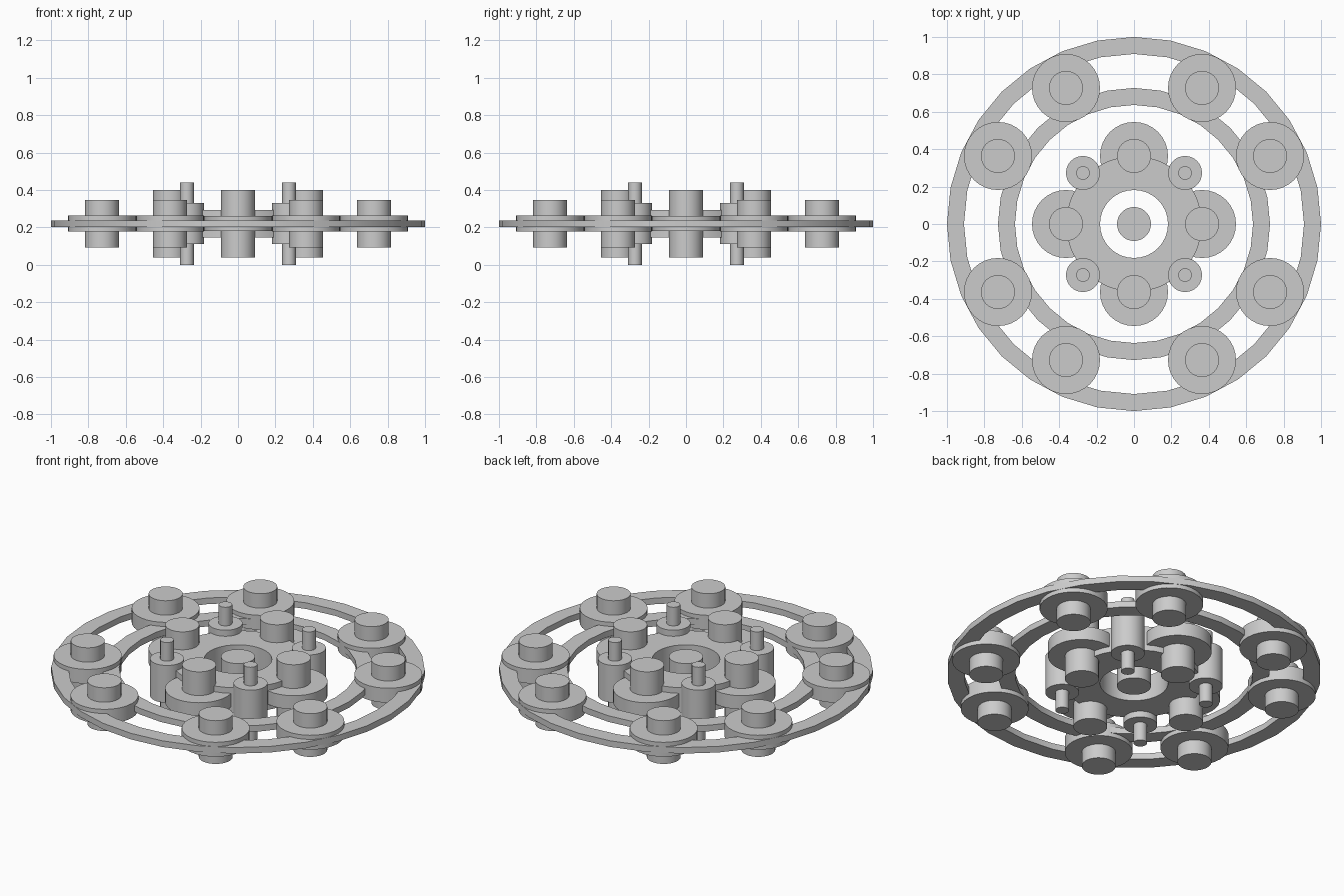
import bpy, bmesh
from math import cos, sin, pi

if "Cube" in bpy.data.objects:
    bpy.data.objects.remove(bpy.data.objects["Cube"])

MID = 0.22          # height of the symmetry plane
U = 1 / 11          # radial module


def finish(bm, name):
    bmesh.ops.recalc_face_normals(bm, faces=bm.faces)
    mesh = bpy.data.meshes.new(name)
    bm.to_mesh(mesh)
    bm.free()
    ob = bpy.data.objects.new(name, mesh)
    bpy.context.collection.objects.link(ob)
    bpy.ops.object.select_all(action='DESELECT')
    ob.select_set(True)
    bpy.context.view_layer.objects.active = ob
    bpy.ops.object.shade_smooth_by_angle(angle=pi / 6)
    return ob


def disc(name, x, y, r, height, sides=32):
    bm = bmesh.new()
    bmesh.ops.create_cone(bm, cap_ends=True, segments=sides,
                          radius1=r, radius2=r, depth=height)
    bmesh.ops.translate(bm, verts=bm.verts, vec=(x, y, MID))
    return finish(bm, name)


def ring(name, r_in, r_out, height, sides=32):
    bm = bmesh.new()
    h = height / 2
    loops = [[bm.verts.new((r * cos(2 * pi * i / sides), r * sin(2 * pi * i / sides), MID + z))
              for i in range(sides)]
             for r, z in ((r_in, -h), (r_out, -h), (r_out, h), (r_in, h))]
    for k in range(4):
        a, b = loops[k], loops[(k + 1) % 4]
        for i in range(sides):
            j = (i + 1) % sides
            bm.faces.new((a[i], a[j], b[j], b[i]))
    return finish(bm, name)


# Concentric rings and the centre post
ring("outer_ring", 10 * U, 11 * U, 0.036)
ring("middle_ring", 7 * U, 8 * U, 0.036)
ring("hub_ring", 2 * U, 4 * U, 0.148)
disc("centre_post", 0, 0, U, 0.18)

# Eight rollers carried between the two thin rings
for x, y in ((8, 4), (4, 8)):
    for sx in (-1, 1):
        for sy in (-1, 1):
            disc("outer_flange", sx * x * U, sy * y * U, 2 * U, 0.085)
            disc("outer_post", sx * x * U, sy * y * U, U, 0.255)

# Four flanged posts on the hub axes
for x, y in ((4, 0), (0, 4), (-4, 0), (0, -4)):
    disc("hub_flange", x * U, y * U, 2 * U, 0.08)
    disc("hub_post", x * U, y * U, U, 0.36)

# Four diagonal bosses with long pins
for sx in (-1, 1):
    for sy in (-1, 1):
        disc("diagonal_boss", sx * 3 * U, sy * 3 * U, U, 0.22)
        disc("diagonal_pin", sx * 3 * U, sy * 3 * U, 0.4 * U, 0.44)
